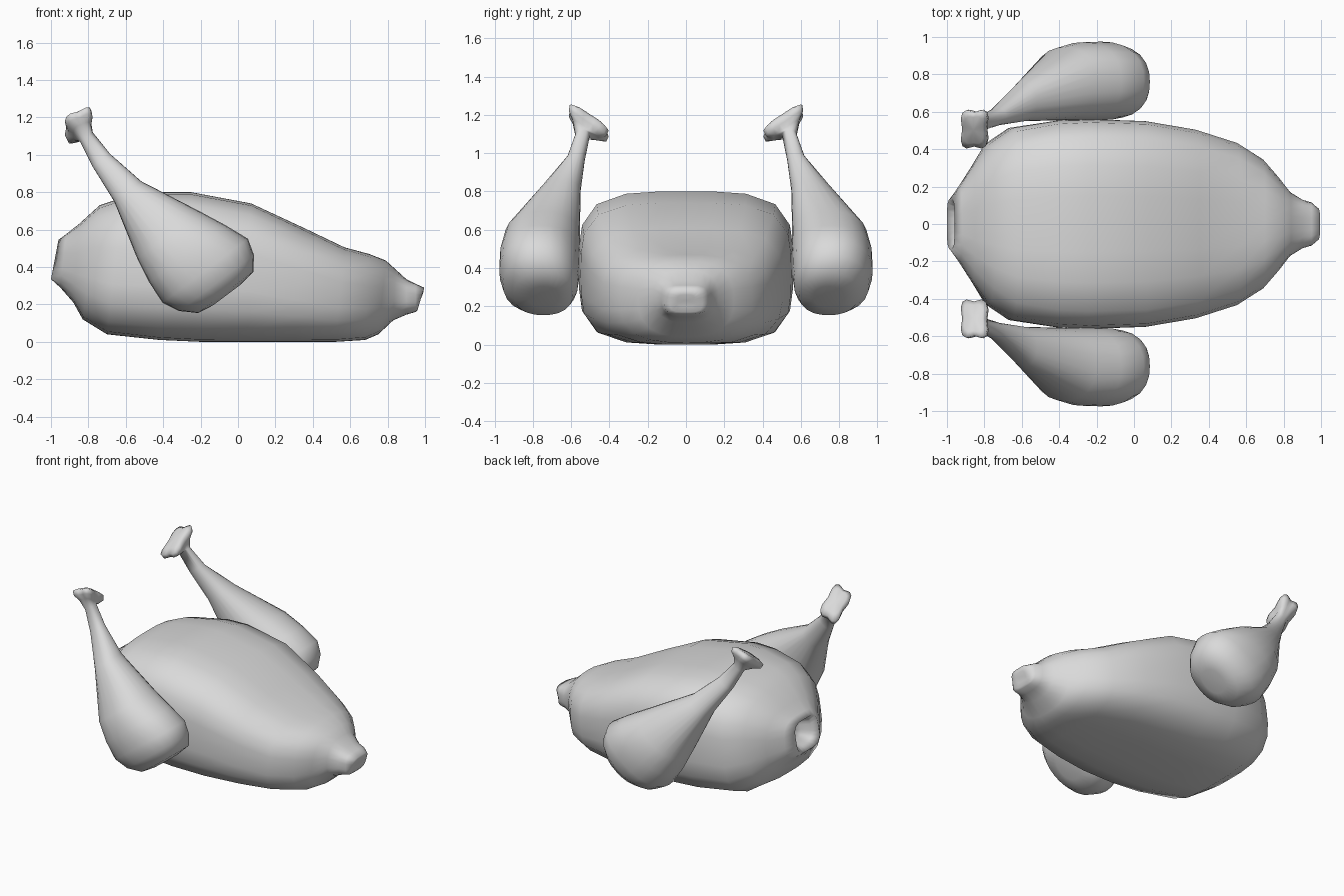
import bpy, bmesh
from math import cos, sin, pi
from mathutils import Vector

cube = bpy.data.objects.get("Cube")
if cube:
    bpy.data.objects.remove(cube)

SEGMENTS = 24

skin = bpy.data.materials.new("plain grey")
skin.use_nodes = True
skin.diffuse_color = (0.7, 0.7, 0.7, 1)
skin.node_tree.nodes["Principled BSDF"].inputs["Base Color"].default_value = (0.7, 0.7, 0.7, 1)


def ring(centre, u, v, power, lobes=0):
    """Superellipse outline around a centre, spanned by half-axes u and v."""
    points = []
    for i in range(SEGMENTS):
        a = 2 * pi * i / SEGMENTS
        c, s = cos(a), sin(a)
        r = (abs(c) ** power + abs(s) ** power) ** (-1 / power)
        r *= 1 - lobes * cos(4 * a)
        points.append(Vector(centre) + r * (c * Vector(u) + s * Vector(v)))
    return points


def loft(name, rings):
    """Skin consecutive rings and close both ends with fans."""
    bm = bmesh.new()
    loops = [[bm.verts.new(p) for p in r] for r in rings]
    for a, b in zip(loops, loops[1:]):
        for i in range(SEGMENTS):
            j = (i + 1) % SEGMENTS
            bm.faces.new((a[i], a[j], b[j], b[i]))
    for end in (loops[0], loops[-1]):
        bmesh.ops.poke(bm, faces=[bm.faces.new(end)])
    bmesh.ops.recalc_face_normals(bm, faces=bm.faces)
    for f in bm.faces:
        f.smooth = True
    mesh = bpy.data.meshes.new(name)
    bm.to_mesh(mesh)
    bm.free()
    mesh.materials.append(skin)
    obj = bpy.data.objects.new(name, mesh)
    bpy.context.collection.objects.link(obj)
    return obj


# Body from the hollow rear opening to the neck stub:
# x at top, x at bottom, half width, top z, bottom z, squareness
sections = [
    (-.85, -.88, .08, .49, .37, 4),
    (-.92, -.95, .10, .52, .36, 4),
    (-.96, -1.0, .13, .545, .335, 4),
    (-.92, -.95, .20, .575, .29, 3.2),
    (-.85, -.88, .31, .63, .21, 3),
    (-.74, -.83, .43, .73, .12, 3.1),
    (-.62, -.70, .515, .77, .04, 3.4),
    (-.40, -.42, .553, .80, .01, 3.7),
    (-.25, -.20, .56, .80, .0, 3.8),
    (.07, .05, .55, .74, .0, 3.8),
    (.35, .30, .505, .61, .0, 3.5),
    (.57, .52, .435, .505, .0, 3.2),
    (.70, .68, .345, .47, .01, 2.9),
    (.79, .75, .25, .435, .04, 2.6),
    (.84, .83, .17, .39, .115, 2.5),
    (.90, .90, .13, .335, .145, 3),
    (.95, .95, .115, .31, .16, 4),
    (.995, .96, .085, .29, .17, 4),
    (.99, .965, .045, .26, .20, 4),
]
body = []
for xt, xb, w, zt, zb, power in sections:
    middle = ((xt + xb) / 2, 0, (zt + zb) / 2)
    half = ((xt - xb) / 2, 0, (zt - zb) / 2)
    body.append(ring(middle, half, (0, w, 0), power))
loft("body", body)

# Drumstick meat and shank: centre, half height across the bone, half width
leg_sections = [
    ((-.06, .745, .25), .09, .08),
    ((-.065, .745, .265), .185, .155),
    ((-.115, .76, .315), .25, .195),
    ((-.175, .765, .38), .285, .21),
    ((-.27, .762, .47), .255, .21),
    ((-.37, .75, .57), .21, .195),
    ((-.59, .655, .805), .09, .105),
    ((-.73, .575, .97), .058, .047),
    ((-.81, .54, 1.095), .042, .038),
]
leg = [ring(c, (.8 * h, 0, .6 * h), (0, w, 0), 2.3) for c, h, w in leg_sections]

# Knuckle at the bone end: a lobed, slanted square cap
across, along = Vector((.9, 0, .35)), Vector((0, 1.3, .85))
for centre, size, lobes in [
    ((-.834, .525, 1.12), .055, .08),
    ((-.845, .514, 1.14), .078, .14),
    ((-.855, .506, 1.17), .082, .14),
    ((-.859, .502, 1.185), .058, .1),
]:
    leg.append(ring(centre, across * size, along * size, 2.3, lobes))

for name, side in (("back_leg", 1), ("front_leg", -1)):
    loft(name, [[Vector((p.x, p.y * side, p.z)) for p in r] for r in leg])
